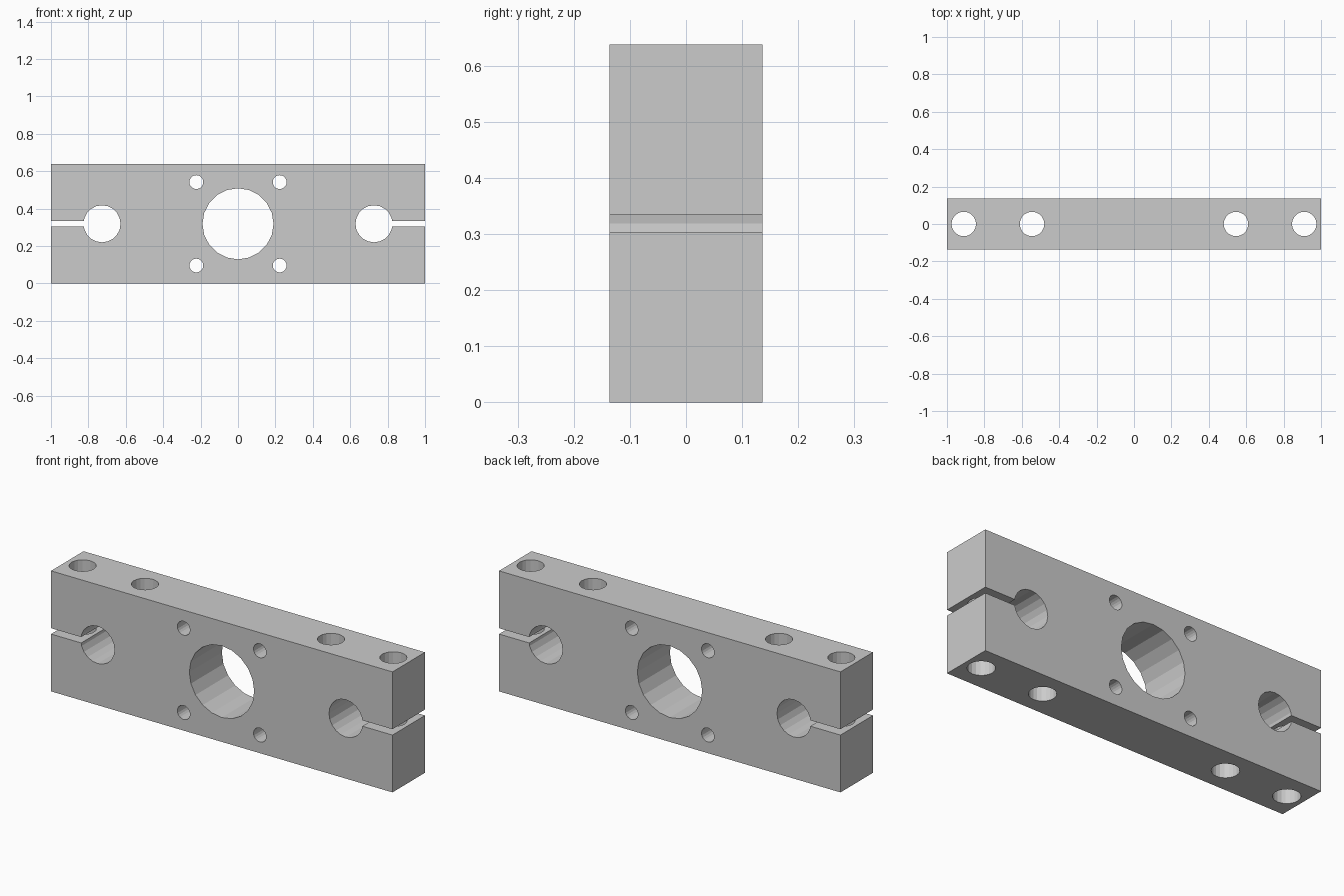
import bpy
from math import pi

if "Cube" in bpy.data.objects:
    bpy.data.objects.remove(bpy.data.objects["Cube"])

W, D, H = 2.0, 0.272, 0.638
MID = H / 2
SIDES = 20


def box(name, loc, size):
    bpy.ops.mesh.primitive_cube_add(size=1, location=loc)
    ob = bpy.context.object
    ob.name = name
    ob.scale = size
    bpy.ops.object.transform_apply(location=True, rotation=True, scale=True)
    return ob


def drill(name, loc, radius, along_y):
    bpy.ops.mesh.primitive_cylinder_add(
        vertices=SIDES, radius=radius, depth=1.0, location=loc,
        rotation=(pi / 2 if along_y else 0, 0, 0))
    ob = bpy.context.object
    ob.name = name
    bpy.ops.object.transform_apply(location=True, rotation=True, scale=True)
    return ob


def cut(target, cutter):
    mod = target.modifiers.new(cutter.name, 'BOOLEAN')
    mod.operation = 'DIFFERENCE'
    mod.solver = 'EXACT'
    mod.object = cutter
    bpy.context.view_layer.objects.active = target
    bpy.ops.object.modifier_apply(modifier=mod.name)
    bpy.data.objects.remove(cutter, do_unlink=True)


# Solid bar
block = box("clamp_block", (0, 0, MID), (W, D, H))

# Large central bore
cut(block, drill("center_bore", (0, 0, MID), 0.19, True))

for s in (-1, 1):
    # Rod hole with its clamping slit to the end face
    cut(block, drill("rod_hole", (s * 0.727, 0, MID), 0.099, True))
    cut(block, box("clamp_slit", (s * 0.927, 0, MID), (0.4, 1, 0.031)))
    # Small mounting holes around the bore
    for t in (-1, 1):
        cut(block, drill("mount_hole", (s * 0.223, 0, MID + t * 0.223), 0.037, True))
    # Vertical bolt holes either side of the rod hole
    for x in (0.545, 0.91):
        cut(block, drill("bolt_hole", (s * x, 0, MID), 0.0655, False))
